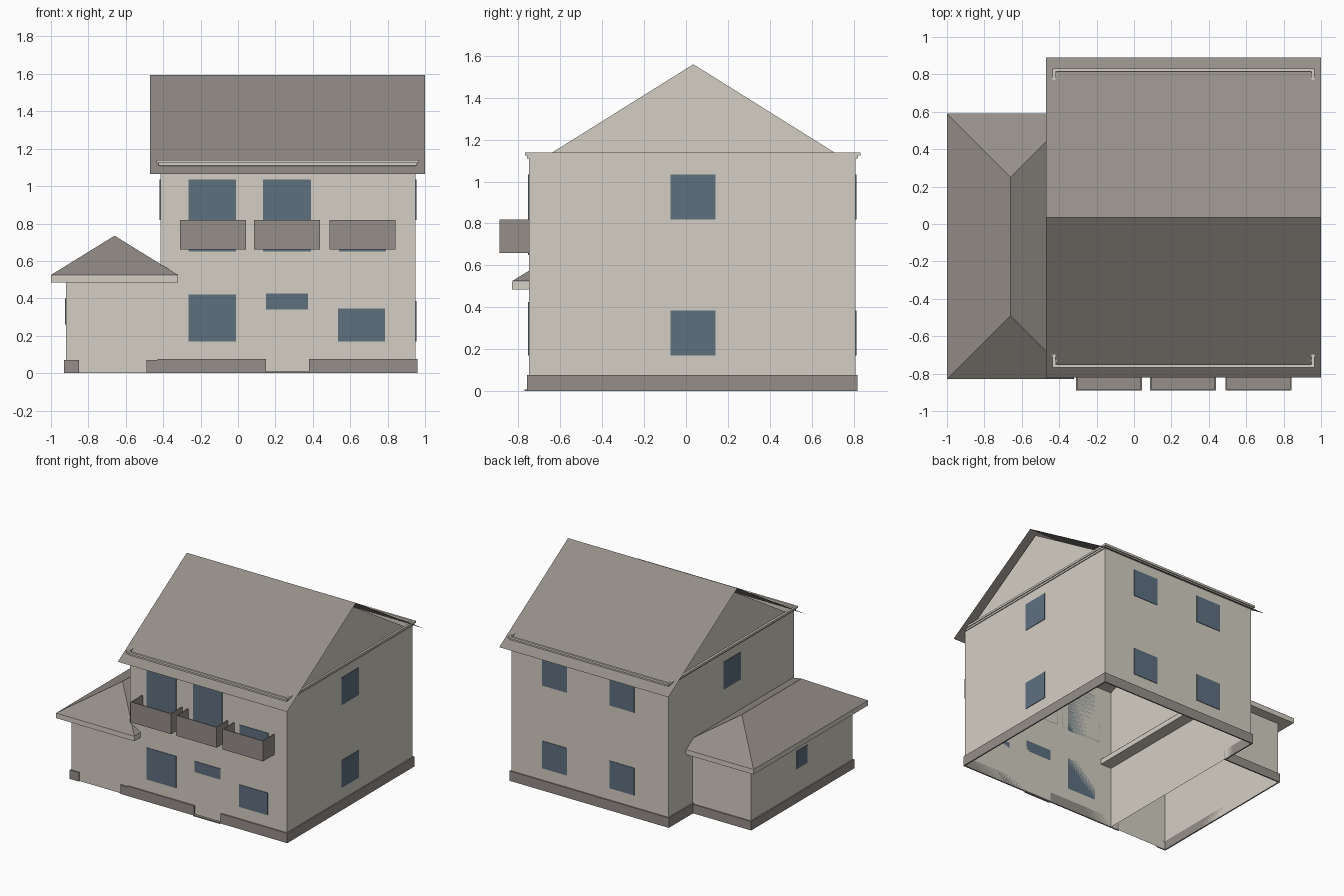
import bpy, bmesh

cube = bpy.data.objects.get("Cube")
if cube:
    bpy.data.objects.remove(cube, do_unlink=True)


def material(name, rgb):
    m = bpy.data.materials.new(name)
    m.use_nodes = True
    m.diffuse_color = (*rgb, 1)
    m.node_tree.nodes["Principled BSDF"].inputs["Base Color"].default_value = (*rgb, 1)
    return m


CREAM = material("cream_plaster", (0.66, 0.625, 0.55))
GREY = material("warm_grey", (0.30, 0.272, 0.248))
GLASS = material("blue_glass", (0.112, 0.163, 0.213))


def mesh(name, verts, faces, *mats):
    me = bpy.data.meshes.new(name)
    me.from_pydata(verts, [], faces)
    for m in mats:
        me.materials.append(m)
    ob = bpy.data.objects.new(name, me)
    bpy.context.collection.objects.link(ob)
    return ob


def box(name, x, y, z, mat):
    verts = [(a, b, c) for a in x for b in y for c in z]
    faces = [(0, 1, 3, 2), (4, 6, 7, 5), (0, 4, 5, 1),
             (2, 3, 7, 6), (0, 2, 6, 4), (1, 5, 7, 3)]
    return mesh(name, verts, faces, mat)


def walls(name, x, y, top, mat):
    """Open shell of four upright sheets."""
    loop = [(x[0], y[0]), (x[1], y[0]), (x[1], y[1]), (x[0], y[1])]
    verts = [(a, b, z) for z in (0, top) for a, b in loop]
    faces = [(i, (i + 1) % 4, (i + 1) % 4 + 4, i + 4) for i in range(4)]
    return mesh(name, verts, faces, mat)


def ring(name, x, y, z, t, mat):
    """Rectangular frame of square section, t wide."""
    loops = []
    for d, h in ((0, z[0]), (0, z[1]), (t, z[1]), (t, z[0])):
        loops += [(x[0] + d, y[0] + d, h), (x[1] - d, y[0] + d, h),
                  (x[1] - d, y[1] - d, h), (x[0] + d, y[1] - d, h)]
    faces = []
    for k in range(4):
        n = (k + 1) % 4
        for i in range(4):
            j = (i + 1) % 4
            faces.append((k * 4 + i, k * 4 + j, n * 4 + j, n * 4 + i))
    return mesh(name, loops, faces, mat)


# Main sizes
X0, X1, Y0, Y1 = -0.415, 0.95, -0.75, 0.81
AX, AY = -0.92, 0.51
RIDGE_Y = 0.035

# House and annex walls
walls("house_walls", (X0, X1), (Y0, Y1), 1.115, CREAM)
mesh("annex_walls",
     [(a, b, z) for z in (0, 0.5) for a, b in ((X0, Y0), (AX, Y0), (AX, AY), (X0, AY))],
     [(i, i + 4, i + 5, i + 1) for i in range(3)], CREAM)

# Gable ends
for side, x in (("left", X1), ("right", X0)):
    mesh("gable_" + side, [(x, -0.685, 1.11), (x, 0.755, 1.11), (x, RIDGE_Y, 1.56)],
         [(0, 1, 2)], CREAM)

# Main roof: two thin slopes
mesh("main_roof",
     [(x, y, z) for x in (-0.47, 1.0)
      for y, z in ((-0.82, 1.065), (RIDGE_Y, 1.595), (0.89, 1.065))],
     [(0, 3, 4, 1), (1, 4, 5, 2)], GREY)

# Eaves moulding in two steps
ring("eaves_moulding_upper", (-0.436, 0.964), (-0.768, 0.832), (1.124, 1.14), 0.016, CREAM)
ring("eaves_moulding_lower", (-0.425, 0.957), (-0.759, 0.822), (1.11, 1.124), 0.01, CREAM)

# Annex hipped roof on an eaves slab
RX, RY = (-1.0, -0.32), (-0.83, 0.59)
box("annex_eaves", RX, RY, (0.485, 0.524), CREAM)
mesh("annex_roof",
     [(RX[0], RY[0], 0.525), (RX[1], RY[0], 0.525), (RX[1], RY[1], 0.525),
      (RX[0], RY[1], 0.525), (-0.66, -0.49, 0.735), (-0.66, 0.25, 0.735)],
     [(0, 1, 4), (1, 2, 5, 4), (2, 3, 5), (3, 0, 4, 5)], GREY)

# Plinth strips, with gaps at the door and garage
P, H, AH = 0.01, 0.077, 0.07
box("plinth_front_right", (-0.43, 0.15), (Y0 - P, Y0), (0, H), GREY)
box("plinth_front_left", (0.38, X1 + P), (Y0 - P, Y0), (0, H), GREY)
box("plinth_left", (X1, X1 + P), (Y0 - P, Y1 + P), (0, H), GREY)
box("plinth_back", (X0 - P, X1 + P), (Y1, Y1 + P), (0, H), GREY)
box("plinth_right", (X0 - P, X0), (AY, Y1 + P), (0, H), GREY)
box("annex_plinth_corner", (AX - P, -0.85), (Y0 - P, Y0), (0, AH), GREY)
box("annex_plinth_inner", (-0.49, -0.43), (Y0 - P, Y0), (0, AH), GREY)
box("annex_plinth_side", (AX - P, AX), (Y0 - P, AY + P), (0, AH), GREY)
box("annex_plinth_back", (AX - P, X0), (AY, AY + P), (0, AH), GREY)
box("door_step", (0.15, 0.38), (-0.77, Y0), (0, 0.008), GREY)

# Windows as thin plates
T = 0.004
LOW, HIGH = (0.17, 0.385), (0.82, 1.035)
front = [((-0.265, -0.01), (0.65, 1.035)), ((0.135, 0.39), (0.65, 1.035)),
         ((0.54, 0.79), (0.65, 0.815)), ((-0.265, -0.01), (0.17, 0.42)),
         ((0.15, 0.375), (0.34, 0.425)), ((0.535, 0.785), (0.17, 0.345))]
for i, (x, z) in enumerate(front):
    box(f"front_window_{i + 1}", x, (Y0 - T, Y0), z, GLASS)
for level, z in (("lower", LOW), ("upper", HIGH)):
    box("left_window_" + level, (X1, X1 + T), (-0.075, 0.14), z, GLASS)
    for i, x in enumerate((0.465, -0.12)):
        box(f"back_window_{level}_{i + 1}", (x, x + 0.215), (Y1, Y1 + T), z, GLASS)
box("right_window_upper", (X0 - T, X0), (-0.085, 0.13), HIGH, GLASS)
box("annex_window", (AX - T, AX), (-0.19, -0.06), (0.26, 0.4), GLASS)

# Balconies: floor, front panel and two cheeks
BY, BZ, W = -0.89, (0.66, 0.82), 0.008
for i, x in enumerate((-0.31, 0.085, 0.488)):
    e = x + 0.353
    n = f"balcony_{i + 1}_"
    box(n + "front", (x, e), (BY, BY + W), BZ, GREY)
    box(n + "cheek_right", (x, x + W), (BY + W, Y0), BZ, GREY)
    box(n + "cheek_left", (e - W, e), (BY + W, Y0), BZ, GREY)
    box(n + "floor", (x + W, e - W), (BY + W, Y0), (BZ[0], BZ[0] + W), GREY)
